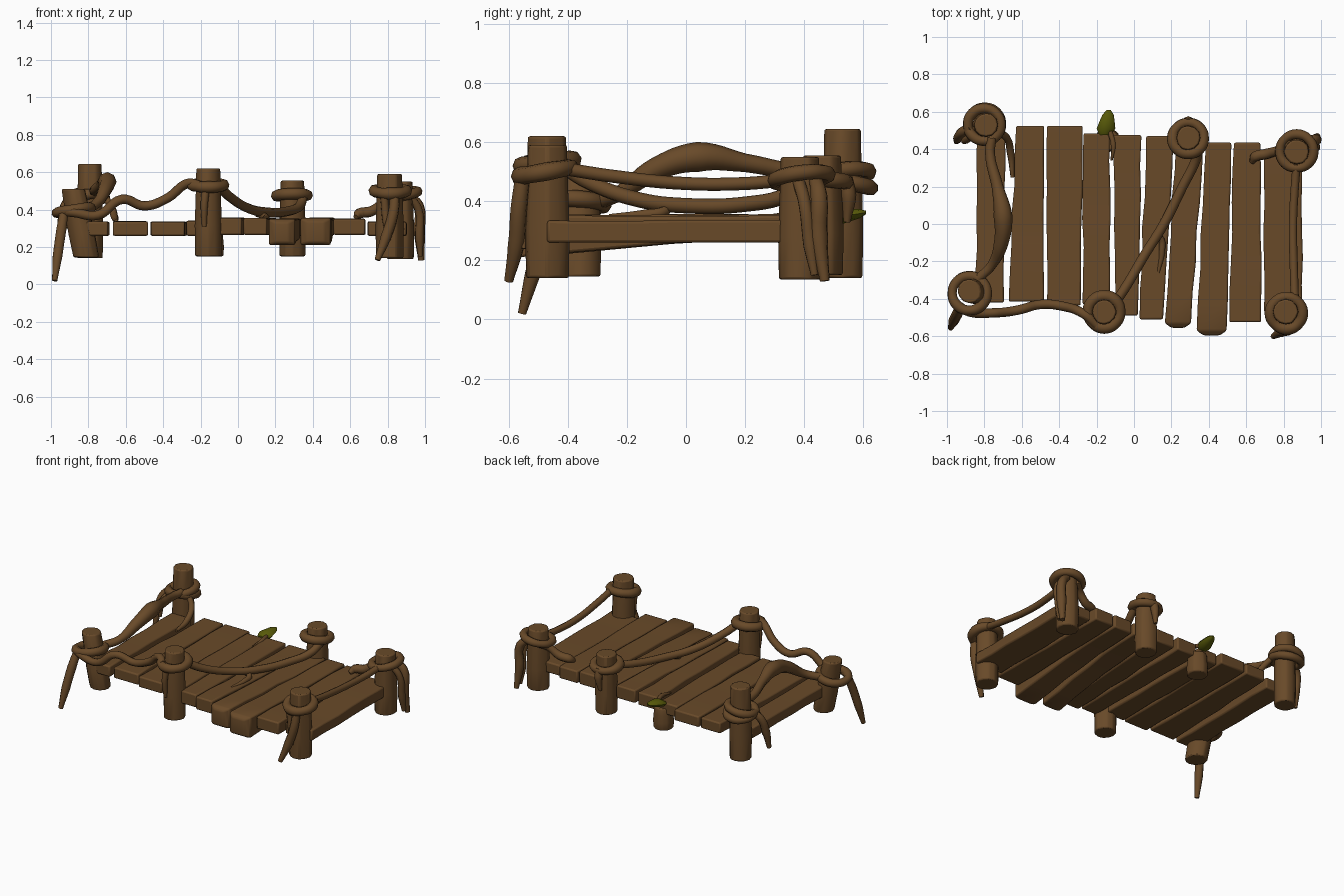
import bpy, bmesh, math, random
from mathutils import Vector

random.seed(4)


def material(name, rgb):
    m = bpy.data.materials.new(name)
    m.diffuse_color = (*rgb, 1)
    return m


WOOD = material("brown wood", (0.14, 0.068, 0.022))
LEAF = material("olive leaf", (0.10, 0.105, 0.003))


def finish(ob, mat, bevel=0, angle=35):
    ob.data.materials.clear()
    ob.data.materials.append(mat)
    bpy.ops.object.select_all(action='DESELECT')
    ob.select_set(True)
    bpy.context.view_layer.objects.active = ob
    if bevel:
        b = ob.modifiers.new("worn edges", 'BEVEL')
        b.width, b.segments, b.limit_method = bevel, 2, 'ANGLE'
    bpy.ops.object.shade_smooth_by_angle(angle=math.radians(angle))


def loft(name, rings, mat, bevel=0, angle=35):
    """Skin a list of equal-length vertex rings and cap both ends."""
    bm = bmesh.new()
    vs = [[bm.verts.new(p) for p in r] for r in rings]
    n = len(rings[0])
    for a, b in zip(vs, vs[1:]):
        for i in range(n):
            bm.faces.new((a[i], a[(i + 1) % n], b[(i + 1) % n], b[i]))
    bm.faces.new(vs[0])
    bm.faces.new(vs[-1])
    bmesh.ops.recalc_face_normals(bm, faces=bm.faces)
    me = bpy.data.meshes.new(name)
    bm.to_mesh(me)
    bm.free()
    ob = bpy.data.objects.new(name, me)
    bpy.context.collection.objects.link(ob)
    finish(ob, mat, bevel, angle)
    return ob


def post(name, x, y, z0, z1, r, dx=0):
    """Slightly irregular round post; dx moves the foot sideways."""
    wob = [random.uniform(0.95, 1.04) for _ in range(12)]
    rings = []
    for t, s in ((0, 1.04), (0.35, 1.08), (0.7, 1.0), (1, 0.95)):
        z = z0 + (z1 - z0) * t
        rings.append([(x + dx * (1 - t) + r * s * w * math.cos(i * math.pi / 6),
                       y + r * s * w * math.sin(i * math.pi / 6), z)
                      for i, w in enumerate(wob)])
    loft(name, rings, WOOD, 0.008, 40)


def rope(name, pts, r=0.026, closed=False):
    """Round rope through (x, y, z[, thickness factor]) points."""
    cu = bpy.data.curves.new(name, 'CURVE')
    cu.dimensions, cu.bevel_depth, cu.bevel_resolution = '3D', r, 2
    cu.resolution_u, cu.use_fill_caps = 6, True
    sp = cu.splines.new('BEZIER')
    sp.bezier_points.add(len(pts) - 1)
    for bp, p in zip(sp.bezier_points, pts):
        bp.co = p[:3]
        bp.radius = p[3] if len(p) > 3 else 1
        bp.handle_left_type = bp.handle_right_type = 'AUTO'
    sp.use_cyclic_u = closed
    ob = bpy.data.objects.new(name, cu)
    bpy.context.collection.objects.link(ob)
    bpy.ops.object.select_all(action='DESELECT')
    ob.select_set(True)
    bpy.context.view_layer.objects.active = ob
    bpy.ops.object.convert(target='MESH')
    finish(bpy.context.view_layer.objects.active, WOOD, 0, 60)


def ring(name, x, y, z, r=0.085, tilt=0.015, phase=0, thick=0.026):
    pts = []
    for i in range(8):
        a = i * math.pi / 4
        pts.append((x + r * math.cos(a), y + r * math.sin(a),
                    z + tilt * math.sin(a + phase), random.uniform(0.9, 1.12)))
    rope(name, pts, thick, True)


# posts
post("post_back_left", -0.79, 0.53, 0.14, 0.645, 0.067)
post("post_front_left", -0.88, -0.36, 0.145, 0.51, 0.067, 0.07)
post("post_front_middle", -0.16, -0.47, 0.15, 0.62, 0.068)
post("post_front_right", 0.81, -0.47, 0.14, 0.59, 0.07)
post("post_back_right", 0.87, 0.385, 0.135, 0.55, 0.07)
post("post_back_middle", 0.29, 0.46, 0.15, 0.555, 0.068)
post("post_back_short", -0.14, 0.45, 0.15, 0.30, 0.062)

# planks: back x range, back y, front x range, front y, bottom z, top z
PLANKS = [
    (-0.84, -0.69, 0.47, -0.845, -0.695, -0.42, 0.26, 0.335),
    (-0.63, -0.48, 0.525, -0.67, -0.48, -0.415, 0.26, 0.335),
    (-0.465, -0.275, 0.525, -0.465, -0.285, -0.435, 0.26, 0.335),
    (-0.27, -0.13, 0.485, -0.275, -0.13, -0.43, 0.26, 0.34),
    (-0.11, 0.04, 0.475, -0.10, 0.02, -0.49, 0.265, 0.355),
    (0.065, 0.21, 0.47, 0.03, 0.155, -0.51, 0.265, 0.355),
    (0.225, 0.37, 0.44, 0.165, 0.305, -0.53, 0.265, 0.35),
    (0.385, 0.52, 0.435, 0.335, 0.495, -0.57, 0.265, 0.355),
    (0.535, 0.675, 0.435, 0.51, 0.68, -0.525, 0.265, 0.35),
    (0.695, 0.90, 0.40, 0.695, 0.90, -0.47, 0.26, 0.335)]
for k, (a0, a1, yb, b0, b1, yf, z0, z1) in enumerate(PLANKS):
    rows = []
    n = 7
    for i in range(n):
        t = i / (n - 1)
        y = yb + (yf - yb) * t
        j = lambda: random.uniform(-0.005, 0.005) if 0 < i < n - 1 else 0
        xa, xb = a0 + (b0 - a0) * t + j(), a1 + (b1 - a1) * t + j()
        lo = z0
        if k in (6, 7):        # swollen, drooping plank noses
            lo -= 0.055 * max(0, (t - 0.4) / 0.6)
        dz = j() * 0.6
        rows.append([(xa, y, lo), (xb, y, lo), (xb, y, z1 + dz), (xa, y, z1 + dz)])
    if k in (6, 7):
        y = yf - 0.025
        w = 0.035
        rows.append([(b0 + w, y, 0.225), (b1 - w, y, 0.225),
                     (b1 - w, y, z1 - 0.02), (b0 + w, y, z1 - 0.02)])
    loft("plank_%02d" % (k + 1), rows, WOOD, 0.009, 40)

# rope rings around the posts
ring("ring_back_left", -0.80, 0.53, 0.49, 0.088, 0.02, 1)
ring("ring_back_left_lower", -0.80, 0.535, 0.465, 0.09, 0.02, 3)
ring("ring_front_left", -0.88, -0.37, 0.395, 0.092, 0.015, 2)
ring("ring_front_middle", -0.16, -0.47, 0.53, 0.085, 0.01, 0, 0.03)
ring("ring_front_right", 0.815, -0.475, 0.50, 0.085, 0.015, 0, 0.03)
ring("ring_back_right", 0.87, 0.39, 0.48, 0.09, 0.02, 1)
ring("ring_back_middle", 0.29, 0.46, 0.475, 0.083, 0.01, 3, 0.028)

# ropes strung between the posts
rope("rope_left", [(-0.76, 0.46, 0.50), (-0.77, 0.38, 0.50), (-0.73, 0.20, 0.53, 1.2),
                   (-0.70, 0.04, 0.55, 1.95), (-0.71, -0.10, 0.51, 1.5),
                   (-0.76, -0.22, 0.43), (-0.83, -0.29, 0.40)])
rope("rope_front", [(-0.95, -0.43, 0.39), (-0.88, -0.47, 0.385), (-0.75, -0.475, 0.37),
                    (-0.62, -0.46, 0.455), (-0.50, -0.43, 0.42), (-0.38, -0.44, 0.46),
                    (-0.27, -0.48, 0.54), (-0.20, -0.54, 0.53)], 0.025)
rope("rope_diagonal", [(-0.10, -0.42, 0.52), (-0.04, -0.33, 0.465), (0.06, -0.16, 0.405),
                       (0.16, 0.0, 0.385), (0.26, 0.20, 0.39), (0.33, 0.34, 0.42),
                       (0.35, 0.42, 0.47)], 0.026)
rope("rope_right", [(0.86, -0.41, 0.51), (0.855, -0.25, 0.485), (0.85, 0.0, 0.46),
                    (0.86, 0.2, 0.46), (0.87, 0.32, 0.47)], 0.022)

# loose rope ends
rope("tail_front_left", [(-0.93, -0.44, 0.39), (-0.945, -0.48, 0.29, 1.15),
                         (-0.965, -0.52, 0.15, 1.1), (-0.98, -0.555, 0.02, 0.6)], 0.025)
rope("tail_front_right", [(0.84, -0.55, 0.50), (0.83, -0.565, 0.38, 1.1),
                          (0.79, -0.575, 0.25, 1.1), (0.745, -0.60, 0.13, 0.6)], 0.026)
rope("tail_front_right_inner", [(0.78, -0.55, 0.49), (0.79, -0.545, 0.36), (0.80, -0.55, 0.24, 0.5)], 0.022)
rope("tail_back_right", [(0.92, 0.44, 0.47), (0.965, 0.45, 0.42, 1.2),
                         (0.97, 0.45, 0.28, 1.3), (0.98, 0.47, 0.13, 0.7)], 0.024)
rope("tail_back_right_outer", [(0.92, 0.38, 0.47), (0.965, 0.40, 0.40),
                               (0.97, 0.42, 0.25, 1.1), (0.975, 0.435, 0.15, 0.6)], 0.022)
rope("tail_back_right_deck", [(0.84, 0.45, 0.47), (0.78, 0.40, 0.44), (0.71, 0.375, 0.39, 1.2),
                              (0.65, 0.36, 0.38, 1.2), (0.63, 0.33, 0.36, 0.6)], 0.024)
rope("tail_back_left", [(-0.87, 0.52, 0.48), (-0.92, 0.49, 0.43, 1.1),
                        (-0.94, 0.46, 0.33, 1.1), (-0.95, 0.44, 0.22, 0.6)], 0.024)
rope("tail_back_left_inner", [(-0.86, 0.48, 0.47), (-0.90, 0.45, 0.40), (-0.91, 0.44, 0.30, 0.5)], 0.022)
rope("tail_back_left_deck", [(-0.73, 0.49, 0.49), (-0.68, 0.46, 0.42), (-0.66, 0.38, 0.36), (-0.65, 0.25, 0.34, 0.5)], 0.02)
rope("tail_back_middle", [(0.29, 0.54, 0.48), (0.29, 0.55, 0.42, 1.1), (0.28, 0.545, 0.33, 0.5)], 0.024)
rope("tail_front_middle", [(-0.17, -0.54, 0.53), (-0.18, -0.55, 0.43, 0.9), (-0.18, -0.54, 0.31, 0.6)], 0.022)
rope("tail_on_deck", [(0.10, -0.07, 0.38), (0.14, -0.075, 0.365), (0.15, -0.14, 0.355), (0.13, -0.26, 0.35, 0.4)], 0.018)

# small leaf and its stem at the back edge
rings = []
for y, z, w in ((0.475, 0.335, 0.03), (0.51, 0.345, 0.05), (0.55, 0.352, 0.04), (0.585, 0.358, 0.03), (0.61, 0.362, 0.01)):
    x = -0.155 + (y - 0.475) * 0.15
    rings.append([(x + w * math.cos(i * math.pi / 4), y, z + 0.55 * w * math.sin(i * math.pi / 4)) for i in range(8)])
loft("leaf", rings, LEAF, 0, 50)
rope("leaf_stem", [(-0.12, 0.34, 0.34, 0.4), (-0.11, 0.42, 0.35), (-0.13, 0.50, 0.345)], 0.014)
